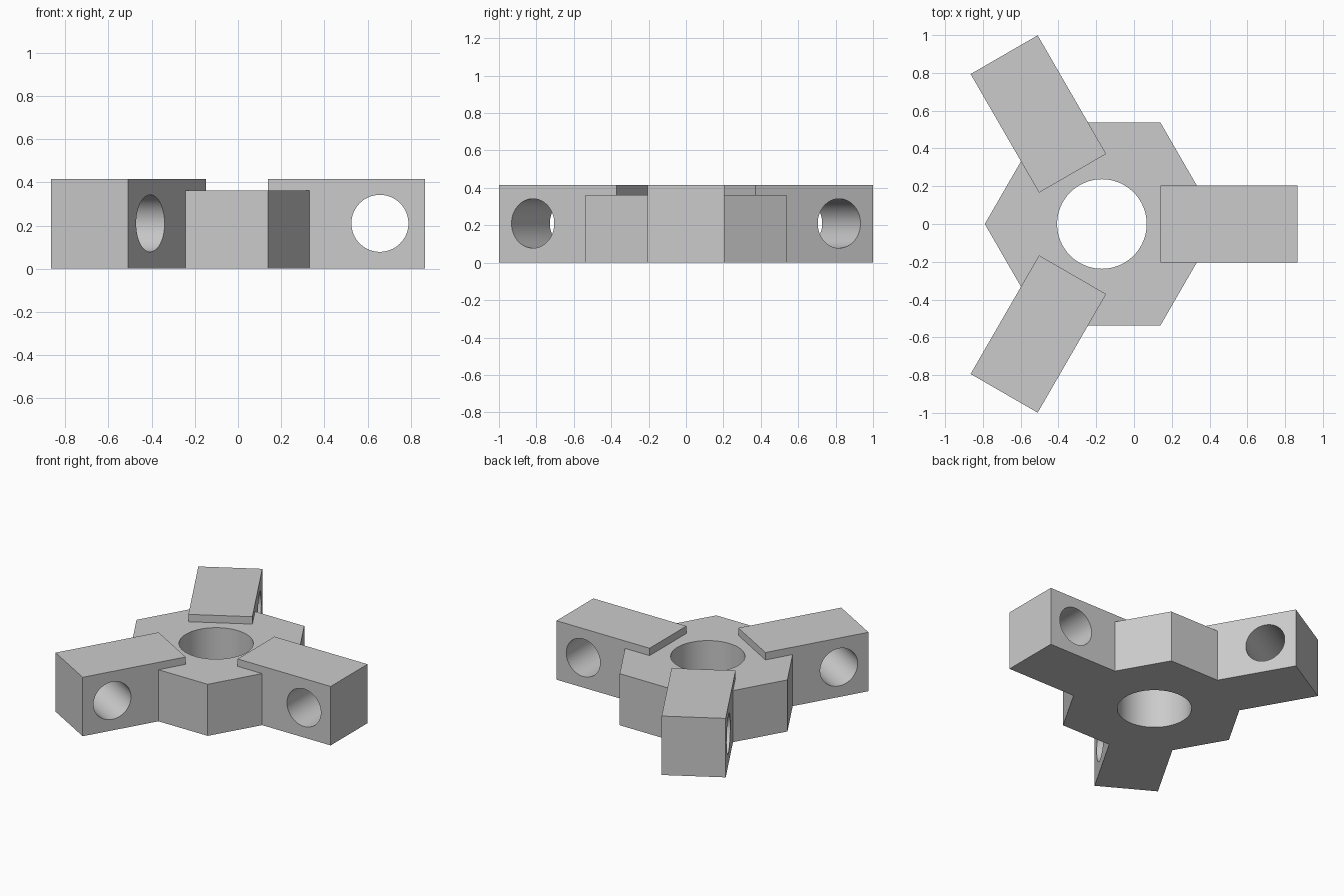
import bpy
from math import pi, cos, sin
from mathutils import Matrix, Vector

cube = bpy.data.objects.get("Cube")
if cube:
    bpy.data.objects.remove(cube, do_unlink=True)

# Main dimensions
CENTER = Vector((-0.17, 0, 0))
HUB_RADIUS, HUB_HEIGHT, BORE_RADIUS = 0.62, 0.363, 0.237
ARM_INNER, ARM_OUTER, ARM_WIDTH, ARM_HEIGHT = 0.31, 1.035, 0.41, 0.415
PIN_DISTANCE, PIN_Z, PIN_RADIUS = 0.827, 0.21, 0.132

grey = bpy.data.materials.new("light_grey")
grey.use_nodes = True
colour = (0.6, 0.6, 0.6, 1)
grey.diffuse_color = colour
grey.node_tree.nodes["Principled BSDF"].inputs["Base Color"].default_value = colour


def finish(name):
    obj = bpy.context.object
    obj.name = name
    obj.data.materials.append(grey)
    return obj


def prism(name, sides, radius, depth, location, rotation=(0, 0, 0)):
    bpy.ops.mesh.primitive_cylinder_add(vertices=sides, radius=radius, depth=depth,
                                        location=location, rotation=rotation)
    return finish(name)


def box(name, size, location, angle):
    bpy.ops.mesh.primitive_cube_add(size=1, location=location, rotation=(0, 0, angle))
    obj = finish(name)
    obj.data.transform(Matrix.Diagonal((*size, 1)))
    return obj


def combine(target, tool, operation):
    mod = target.modifiers.new(operation.lower(), 'BOOLEAN')
    mod.operation = operation
    mod.solver = 'EXACT'
    mod.object = tool
    bpy.ops.object.select_all(action='DESELECT')
    bpy.context.view_layer.objects.active = target
    target.select_set(True)
    bpy.ops.object.modifier_apply(modifier=mod.name)
    bpy.data.objects.remove(tool, do_unlink=True)


def polar(distance, angle, z):
    return CENTER + Vector((distance * cos(angle), distance * sin(angle), z))


# Hexagonal hub with corners on the arm axes, and its central bore
body = prism("three_arm_hub", 6, HUB_RADIUS, HUB_HEIGHT,
             polar(0, 0, HUB_HEIGHT / 2), (0, 0, pi / 6))
combine(body, prism("bore_cutter", 96, BORE_RADIUS, 2, CENTER), 'DIFFERENCE')

# Three square arms, each with a sideways pin hole
for i in range(3):
    angle = i * 2 * pi / 3
    arm = box("arm", (ARM_OUTER - ARM_INNER, ARM_WIDTH, ARM_HEIGHT),
              polar((ARM_INNER + ARM_OUTER) / 2, angle, ARM_HEIGHT / 2), angle)
    pin = prism("pin_cutter", 64, PIN_RADIUS, 0.8,
                polar(PIN_DISTANCE, angle, PIN_Z), (pi / 2, 0, angle))
    combine(arm, pin, 'DIFFERENCE')
    combine(body, arm, 'UNION')

# Smooth bores with crisp edges
bpy.ops.object.select_all(action='DESELECT')
bpy.context.view_layer.objects.active = body
body.select_set(True)
bpy.ops.object.shade_smooth_by_angle(angle=pi / 6)
